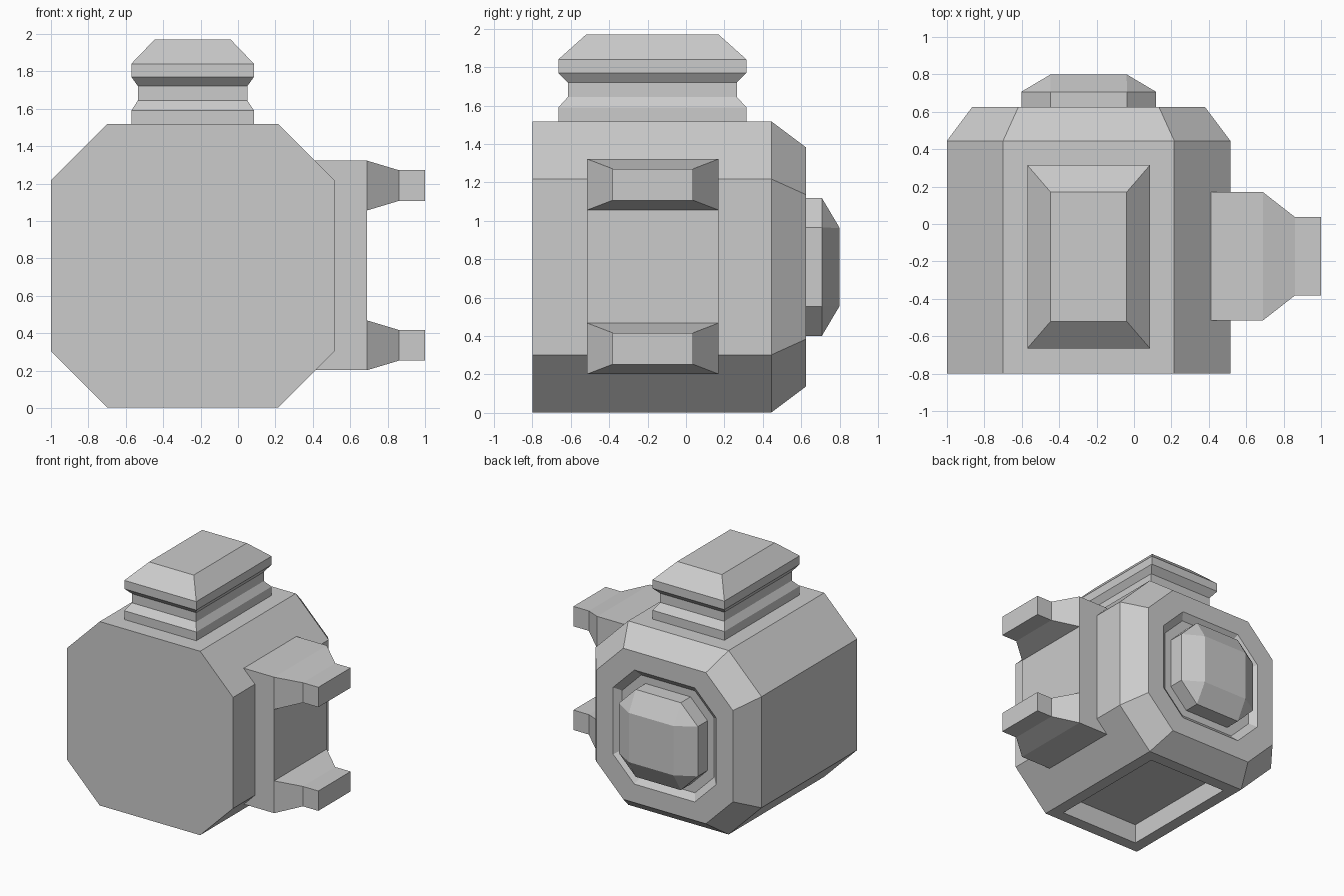
import bpy, bmesh
from mathutils import Vector

if "Cube" in bpy.data.objects:
    bpy.data.objects.remove(bpy.data.objects["Cube"])

CX, CZ = -0.2425, 0.76          # centre of the body seen from the front


def finish(bm, name):
    bmesh.ops.recalc_face_normals(bm, faces=bm.faces[:])
    mesh = bpy.data.meshes.new(name)
    bm.to_mesh(mesh)
    bm.free()
    obj = bpy.data.objects.new(name, mesh)
    bpy.context.collection.objects.link(obj)
    return obj


def loft(rings):
    """Skin a list of equally long point rings and cap both ends."""
    bm = bmesh.new()
    loops = [[bm.verts.new(p) for p in ring] for ring in rings]
    n = len(loops[0])
    for a, b in zip(loops, loops[1:]):
        for i in range(n):
            j = (i + 1) % n
            bm.faces.new((a[i], a[j], b[j], b[i]))
    bm.faces.new(loops[0])
    bm.faces.new(loops[-1])
    return bm


def octagon(half, flat, y):
    pts = [(-flat, -half), (flat, -half), (half, -flat), (half, flat),
           (flat, half), (-flat, half), (-half, flat), (-half, -flat)]
    return [(CX + x, y, CZ + z) for x, z in pts]


def rect_z(hx, hy, z):
    return [(CX + sx * hx, -0.175 + sy * hy, z)
            for sx, sy in ((-1, -1), (1, -1), (1, 1), (-1, 1))]


def rect_x(x, y0, y1, z0, z1):
    return [(x, y0, z0), (x, y1, z0), (x, y1, z1), (x, y0, z1)]


# Body: octagonal prism, chamfered at the back, with a recess in the back
bm = loft([octagon(0.7575, 0.4575, -0.8), octagon(0.7575, 0.4575, 0.445),
           octagon(0.6225, 0.376, 0.625), octagon(0.47, 0.275, 0.625),
           octagon(0.42, 0.245, 0.58)])
bmesh.ops.recalc_face_normals(bm, faces=bm.faces[:])

# Rectangular hollow in the underside
bottom = min(bm.faces, key=lambda f: f.calc_center_median().z)
bmesh.ops.inset_individual(bm, faces=[bottom], thickness=0.137)
hollow = bmesh.ops.extrude_discrete_faces(bm, faces=[bottom])["faces"][0]
bmesh.ops.translate(bm, verts=hollow.verts[:], vec=Vector((0, 0, 0.16)))
finish(bm, "body")

# Back knob: short octagonal drum tapering to a square face
bm = bmesh.new()
end = [(CX + sx * 0.203, 0.80, CZ + sz * 0.203) for sx in (-1, 1) for sz in (-1, 1)]
for p in octagon(0.36, 0.205, 0.57) + octagon(0.36, 0.205, 0.707) + end:
    bm.verts.new(p)
bmesh.ops.convex_hull(bm, input=bm.verts[:])
bmesh.ops.dissolve_limit(bm, angle_limit=0.01, verts=bm.verts[:], edges=bm.edges[:])
finish(bm, "back_knob")

# Neck and cap on top
neck = [(0.328, 0.49, 1.50), (0.328, 0.49, 1.59), (0.292, 0.44, 1.645),
        (0.292, 0.44, 1.72), (0.328, 0.49, 1.77), (0.328, 0.49, 1.84),
        (0.203, 0.345, 1.97)]
finish(loft([rect_z(*r) for r in neck]), "neck_cap")

# Side block
finish(loft([rect_x(x, -0.515, 0.17, 0.202, 1.322) for x in (0.413, 0.69)]), "side_block")

# Two tapered prongs on the side block, mirrored in height
for name, s in (("upper_prong", 1), ("lower_prong", -1)):
    c, mid = CZ + 0.002, 0.427
    finish(loft([rect_x(x, -0.1725 - hy, -0.1725 + hy, c + s * mid - hz, c + s * mid + hz)
                 for x, hy, hz in ((0.69, 0.3425, 0.133), (0.86, 0.21, 0.082),
                                   (1.0, 0.21, 0.082))]), name)
